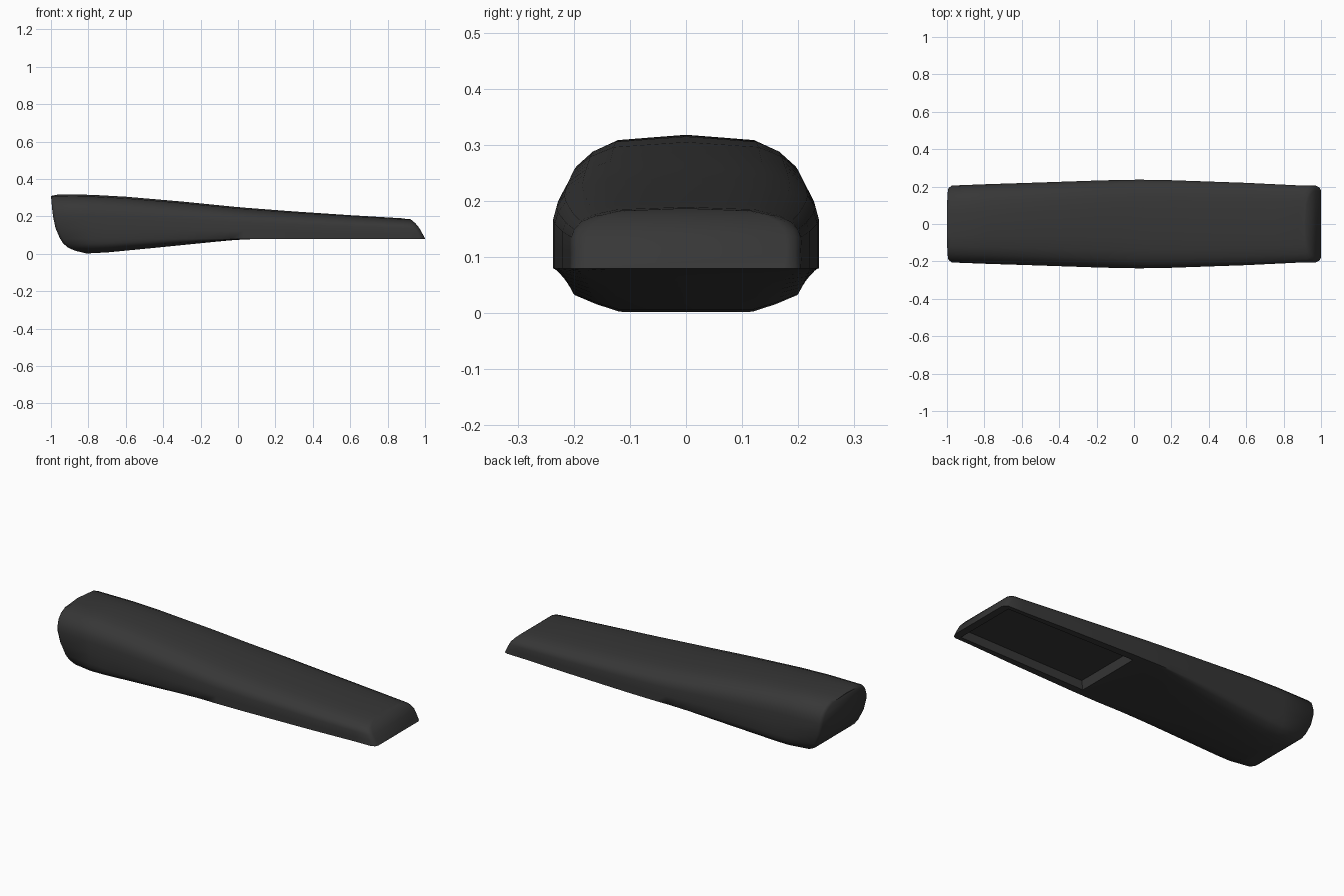
import bpy, bmesh, math

if "Cube" in bpy.data.objects:
    bpy.data.objects.remove(bpy.data.objects["Cube"])


def lerp(table, v):
    """Piecewise-linear lookup in a list of (key, value) pairs."""
    for (a, p), (b, q) in zip(table, table[1:]):
        if v <= b:
            return p + (q - p) * max(0, (v - a) / (b - a))
    return table[-1][1]


# Side and plan profiles along x
TOP = [(-1, .309), (-.95, .318), (-.8, .316), (-.6, .305), (-.3, .279),
       (0, .249), (.3, .226), (.6, .206), (.92, .187)]
BOTTOM = [(-.8, .002), (-.7, .007), (-.4, .036), (-.2, .056), (-.05, .071), (.04, .077), (.15, .08)]
WIDTH = [(-1, .206), (-.5, .222), (-.15, .234), (.03, .237), (.2, .234), (.6, .22), (.95, .203)]
# End-cap curves: x as a function of height
BUTT = [(0, -.8), (.008, -.85), (.03, -.905), (.055, -.935), (.08, -.951),
        (.14, -.977), (.21, -.991), (.31, -1), (.318, -.97)]
TIP = [(.08, 1), (.11, .985), (.14, .968), (.17, .942), (.187, .918)]
# Width factor of the butt end, narrowing towards the bottom
TAPER = [(0, .8), (.03, .8), (.08, .86), (.14, .92), (.2, .94)]


def section(x):
    """Closed (y, z) outline, from top centre round the +y side and back."""
    t, b, w = lerp(TOP, x), lerp(BOTTOM, x), lerp(WIDTH, x)
    h, d = t - .08, .08 - b
    half = [(.3 * w, t - .02 * h), (.59 * w, t - .04 * h), (.78 * w, t - .115 * h),
            (.915 * w, t - .225 * h), (.975 * w, t - .35 * h), (w, t - .48 * h),
            (w, .08 + .25 * h), (w, .08), (.975 * w, .08 - .33 * d),
            (.93 * w, .08 - .62 * d), (.75 * w, .08 - .83 * d), (.56 * w, b)]
    return [(0, t)] + half + [(0, b)] + [(-y, z) for y, z in reversed(half)]


def cap_ring(x, curve, shift, scale):
    return [(lerp(curve, z) + shift, y * scale(z), z) for y, z in section(x)]


def add_object(name, bm):
    bmesh.ops.recalc_face_normals(bm, faces=bm.faces)
    mesh = bpy.data.meshes.new(name)
    bm.to_mesh(mesh)
    bm.free()
    mesh.materials.append(mat)
    obj = bpy.data.objects.new(name, mesh)
    bpy.context.collection.objects.link(obj)
    return obj


mat = bpy.data.materials.new("charcoal")
mat.diffuse_color = (.038, .038, .038, 1)
mat.use_nodes = True
mat.node_tree.nodes["Principled BSDF"].inputs["Base Color"].default_value = mat.diffuse_color

# Rings: rounded butt, body stations, rounded tip
stations = [-.78, -.7, -.6, -.5, -.4, -.3, -.2, -.1, -.04, .03, .1, .2, .3, .45, .6, .75, .88]
rings = [cap_ring(-1, BUTT, 0, lambda z: lerp(TAPER, z)),
         cap_ring(-.95, BUTT, .015, lambda z: (1 + lerp(TAPER, z)) / 2 + .02)]
rings += [[(x, y, z) for y, z in section(x)] for x in stations]
rings += [cap_ring(.92, TIP, -.025, lambda z: 1), cap_ring(.95, TIP, -.008, lambda z: .96),
          cap_ring(.97, TIP, 0, lambda z: .88)]

bm = bmesh.new()
loops = [[bm.verts.new(p) for p in ring] for ring in rings]
n = len(loops[0])
for a, b in zip(loops, loops[1:]):
    for i in range(n):
        j = (i + 1) % n
        bm.faces.new((a[i], a[j], b[j], b[i]))
# Close the ends with horizontal strips between the left and right halves
for loop in (loops[0], loops[-1]):
    for i in range(n // 2):
        quad = []
        for v in (loop[i], loop[i + 1], loop[-i - 1], loop[-i]):
            if v not in quad:
                quad.append(v)
        bm.faces.new(quad)
bmesh.ops.remove_doubles(bm, verts=bm.verts, dist=1e-5)
bmesh.ops.dissolve_degenerate(bm, dist=1e-5, edges=bm.edges)
body = add_object("handle_body", bm)

# Recess in the underside
bm = bmesh.new()
layers = []
for z, x0, x1, y0, y1 in ((.05, .16, .97, .195, .185), (.125, .18, .94, .185, .175)):
    layers.append([bm.verts.new(p) for p in
                   ((x0, -y0, z), (x1, -y1, z), (x1, y1, z), (x0, y0, z))])
low, high = layers
bm.faces.new(low)
bm.faces.new(high)
for i in range(4):
    j = (i + 1) % 4
    bm.faces.new((low[i], low[j], high[j], high[i]))
cutter = add_object("recess_cutter", bm)
cutter.hide_render = True

bpy.context.view_layer.objects.active = body
body.select_set(True)
cutter.select_set(False)
cut = body.modifiers.new("recess", 'BOOLEAN')
cut.operation = 'DIFFERENCE'
cut.solver = 'EXACT'
cut.object = cutter
bpy.ops.object.modifier_apply(modifier=cut.name)
bpy.data.objects.remove(cutter)
bpy.ops.object.shade_smooth_by_angle(angle=math.radians(58))
